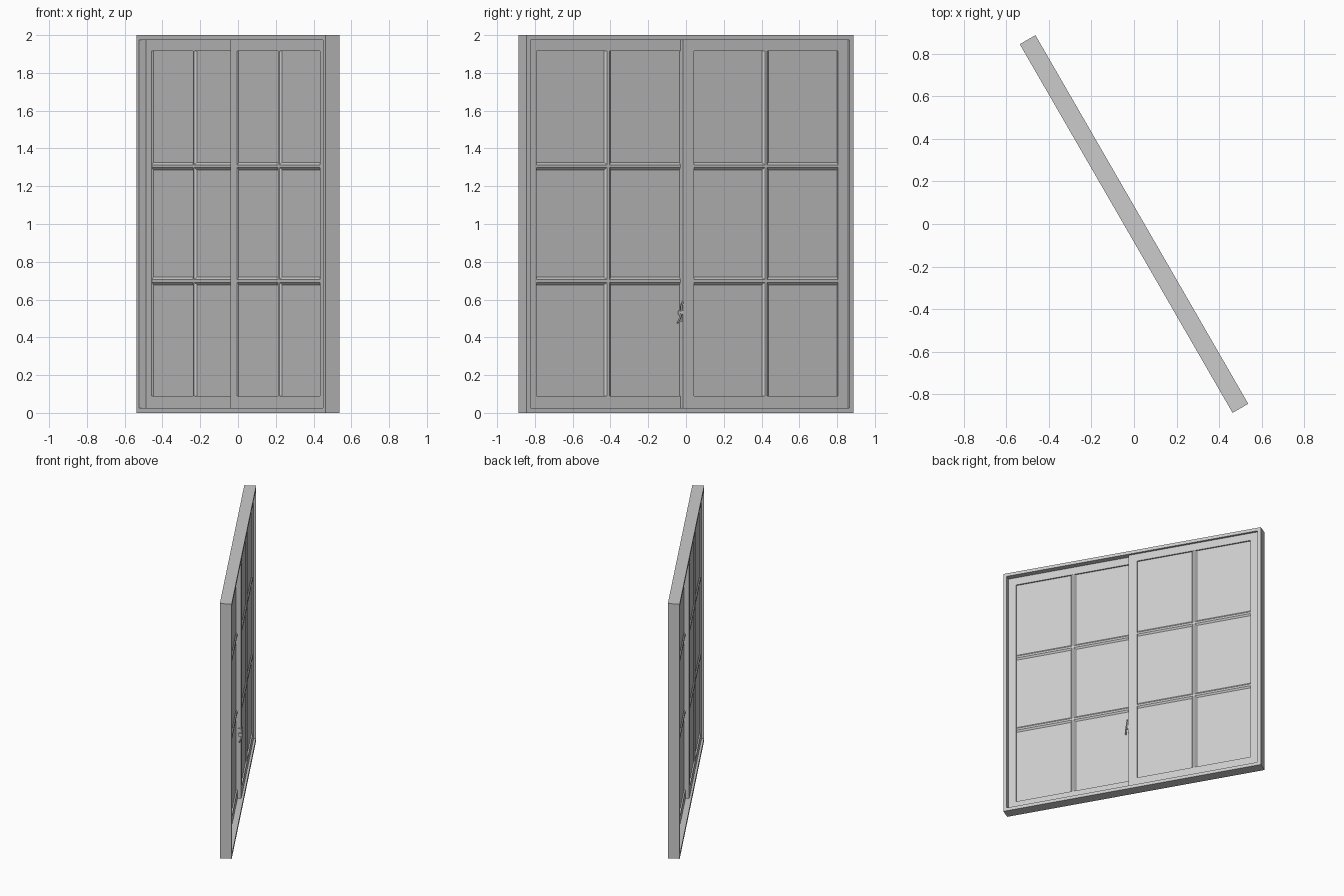
import bpy, bmesh, math
from mathutils import Vector

if "Cube" in bpy.data.objects:
    bpy.data.objects.remove(bpy.data.objects["Cube"])

TURN = math.radians(-60)      # whole window is turned about z
H, HALF_T = 2.0, 0.0425


def make(name, verts, faces):
    bm = bmesh.new()
    vs = [bm.verts.new(v) for v in verts]
    for f in faces:
        bm.faces.new([vs[i] for i in f])
    bmesh.ops.recalc_face_normals(bm, faces=bm.faces)
    me = bpy.data.meshes.new(name)
    bm.to_mesh(me)
    bm.free()
    ob = bpy.data.objects.new(name, me)
    ob.rotation_euler.z = TURN
    bpy.context.collection.objects.link(ob)
    return ob


def ring(name, outer, inner, y0, y1):
    """Rectangular frame; outer and inner are (x0, x1, z0, z1)."""
    verts = []
    for y in (y0, y1):
        for x0, x1, z0, z1 in (outer, inner):
            verts += [(x0, y, z0), (x1, y, z0), (x1, y, z1), (x0, y, z1)]
    faces = []
    for i in range(4):
        j = (i + 1) % 4
        faces += [(i, j, 4 + j, 4 + i), (8 + i, 8 + j, 12 + j, 12 + i),
                  (i, j, 8 + j, 8 + i), (4 + i, 4 + j, 12 + j, 12 + i)]
    return make(name, verts, faces)


def prism(name, profile, place, a, b):
    """Extrude a 2D profile from a to b; place maps (p, q, t) to xyz."""
    n = len(profile)
    verts = [place(p, q, t) for t in (a, b) for p, q in profile]
    faces = [tuple(range(n)), tuple(range(n, 2 * n))]
    faces += [(i, (i + 1) % n, n + (i + 1) % n, n + i) for i in range(n)]
    return make(name, verts, faces)


def box(name, x0, x1, y0, y1, z0, z1):
    return prism(name, [(x0, y0), (x1, y0), (x1, y1), (x0, y1)],
                 lambda p, q, t: (p, q, t), z0, z1)


# Outer frame
ring("outer_frame", (-1, 1, 0, H), (-0.975, 0.975, 0.025, H - 0.025), -HALF_T, HALF_T)

# Chamfered glazing bar: (across, depth)
BAR = [(-0.023, 0), (-0.007, -0.0115), (0.007, -0.0115),
       (0.023, 0), (0.007, 0.0115), (-0.007, 0.0115)]


def sash(name, x0, x1, gx0, gx1, y0, y1):
    z0, z1 = 0.09, 1.915
    yc = (y0 + y1) / 2
    ring(name + "_sash", (x0, x1, 0.025, H - 0.025), (gx0, gx1, z0, z1), y0, y1)
    box(name + "_glass", gx0, gx1, yc - 0.002, yc + 0.002, z0, z1)
    xc = (gx0 + gx1) / 2
    prism(name + "_upright_bar", BAR, lambda p, q, t: (xc + p, yc + q, t), z0, z1)
    for k in (1, 2):
        zc = z0 + (z1 - z0) * k / 3
        prism(f"{name}_cross_bar_{k}", BAR,
              lambda p, q, t: (t, yc + q, zc + p), gx0, gx1)


# Two sliding sashes on separate tracks, overlapping at the middle
sash("inner", -0.975, 0.034, -0.915, -0.034, 0.0005, 0.026)
sash("outer", -0.034, 0.975, 0.034, 0.915, -0.026, -0.0005)

# Latch on the edge of the inner sash
box("latch_plate", 0.033, 0.038, 0.004, 0.024, 0.485, 0.575)
hub = prism("latch_hub", [(0.014 * math.cos(math.tau * i / 16), 0.014 * math.sin(math.tau * i / 16))
                          for i in range(16)],
            lambda p, q, t: (t, 0.018 + p, 0.53 + q), 0.036, 0.052)

# Curved latch lever swept along a short path
cu = bpy.data.curves.new("latch_lever", "CURVE")
cu.dimensions = "3D"
cu.bevel_depth, cu.bevel_resolution, cu.use_fill_caps = 0.005, 2, True
path = [(0.058, 0.012, 0.475), (0.056, 0.028, 0.495), (0.048, 0.034, 0.525),
        (0.046, 0.028, 0.555), (0.040, 0.034, 0.588)]
sp = cu.splines.new("NURBS")
sp.points.add(len(path) - 1)
for pt, co in zip(sp.points, path):
    pt.co = (*co, 1)
sp.use_endpoint_u, sp.order_u = True, 3
lever = bpy.data.objects.new("latch_lever", cu)
lever.rotation_euler.z = TURN
bpy.context.collection.objects.link(lever)
